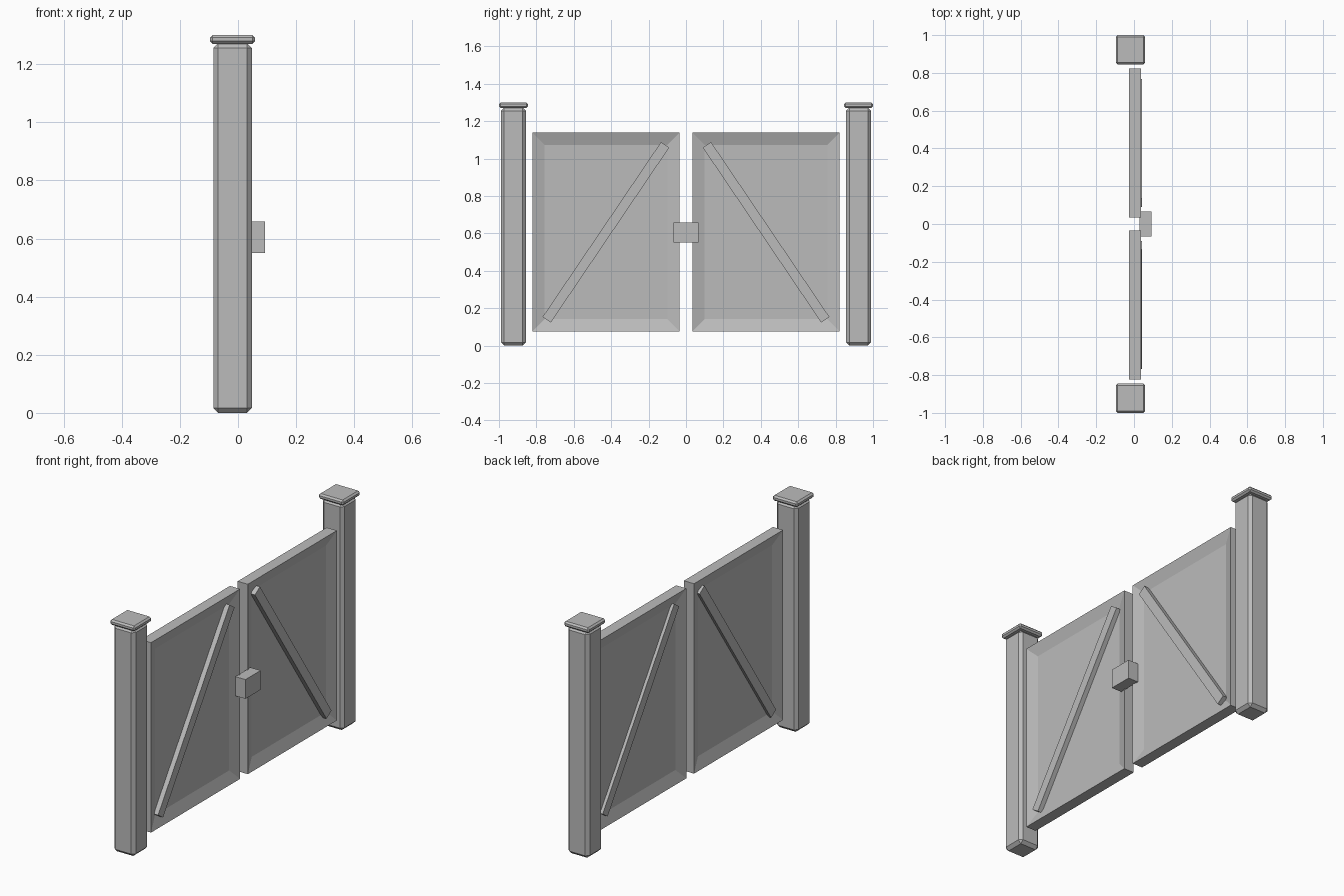
import bpy, bmesh, math
from mathutils import Matrix, Vector

if "Cube" in bpy.data.objects:
    bpy.data.objects.remove(bpy.data.objects["Cube"])

gray = bpy.data.materials.new("plain gray")
gray.diffuse_color = (0.5, 0.5, 0.5, 1)
gray.use_nodes = True
gray.node_tree.nodes["Principled BSDF"].inputs["Base Color"].default_value = gray.diffuse_color


def box(name, lo, hi, bevel=0, inset=0, depth=0):
    """Axis-aligned box with optional chamfered edges or recessed x faces."""
    lo, hi = Vector(lo), Vector(hi)
    bm = bmesh.new()
    bmesh.ops.create_cube(bm, size=1)
    bmesh.ops.scale(bm, vec=hi - lo, verts=bm.verts)
    bm.normal_update()
    if bevel:
        bmesh.ops.bevel(bm, geom=bm.edges[:], offset=bevel, segments=1,
                        affect='EDGES')
    if inset:
        sides = [f for f in bm.faces if abs(f.normal.x) > 0.9]
        bmesh.ops.inset_individual(bm, faces=sides, thickness=inset,
                                   depth=-depth, use_even_offset=True)
    bmesh.ops.recalc_face_normals(bm, faces=bm.faces)
    mesh = bpy.data.meshes.new(name)
    bm.to_mesh(mesh)
    bm.free()
    mesh.materials.append(gray)
    obj = bpy.data.objects.new(name, mesh)
    obj.location = (lo + hi) / 2
    bpy.context.collection.objects.link(obj)
    return obj


def side_box(name, side, x, y, z, **options):
    """Box on one side of the gate, y measured outwards from the middle."""
    y = sorted(side * v for v in y)
    return box(name, (x[0], y[0], z[0]), (x[1], y[1], z[1]), **options)


for label, s in (("left", -1), ("right", 1)):
    # Chamfered post and its cap
    side_box(label + "_post", s, (-0.085, 0.048), (0.856, 0.989), (0, 1.272),
             bevel=0.017)
    side_box(label + "_post_cap", s, (-0.096, 0.059), (0.845, 1.0),
             (1.27, 1.30), bevel=0.009)

    # Gate leaf: frame with a recessed panel on both faces
    side_box(label + "_gate_leaf", s, (-0.026, 0.037), (0.034, 0.822),
             (0.075, 1.138), inset=0.066, depth=0.022)

    # Diagonal brace from the outer bottom corner to the inner top corner
    start, end = Vector((0, s * 0.745, 0.138)), Vector((0, s * 0.112, 1.073))
    d = end - start
    half = d.length / 2
    brace = box(label + "_brace", (-0.021, -0.0265, -half),
                (0.042, 0.0265, half))
    brace.data.transform(Matrix.Rotation(math.atan2(-d.y, d.z), 4, 'X'))
    brace.location += (start + end) / 2

# Latch box bridging both leaves
box("latch_box", (0.03, -0.067, 0.55), (0.093, 0.067, 0.658))
